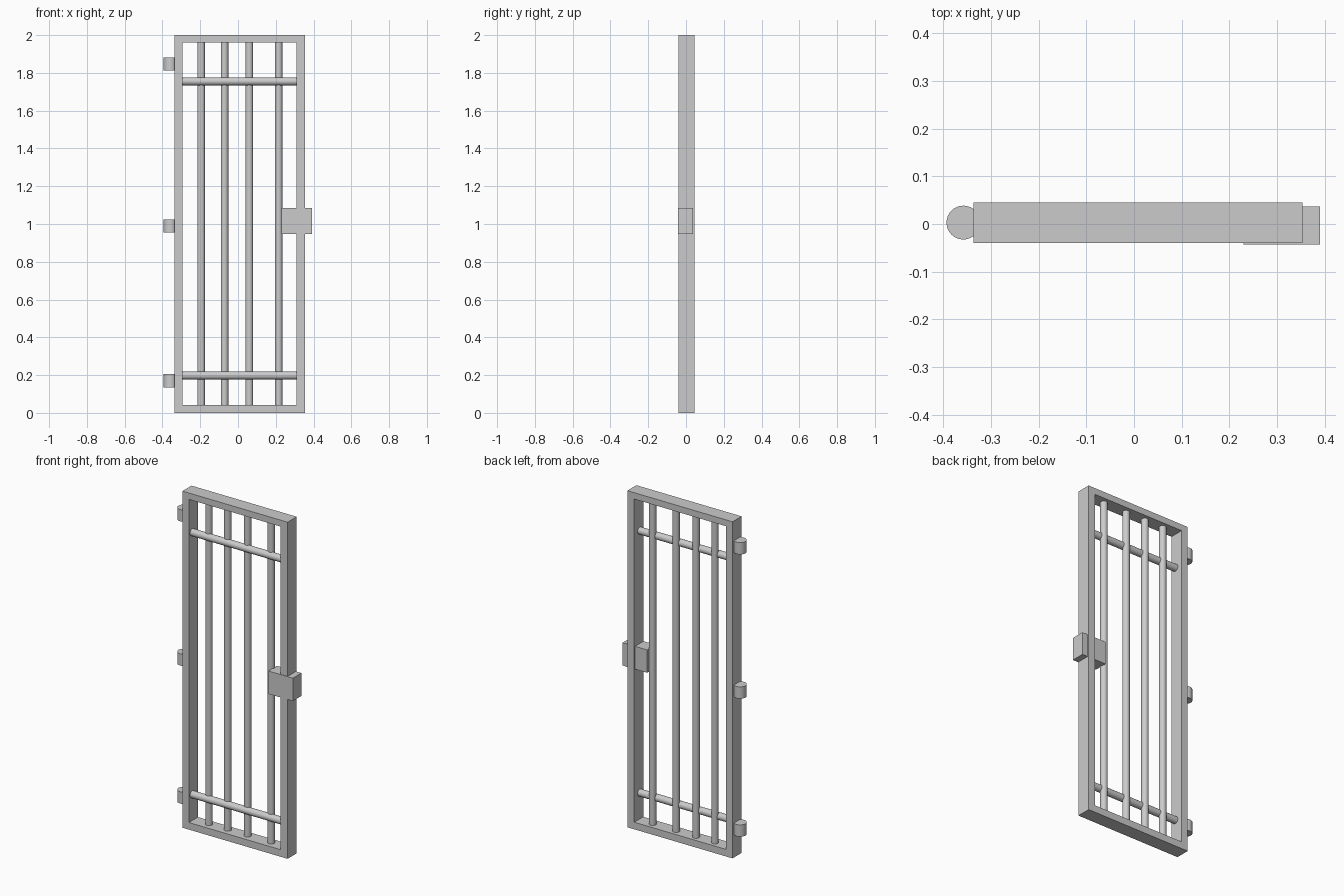
import bpy, bmesh
from math import pi

if "Cube" in bpy.data.objects:
    bpy.data.objects.remove(bpy.data.objects["Cube"])


def finish(bm, name):
    bmesh.ops.recalc_face_normals(bm, faces=bm.faces)
    mesh = bpy.data.meshes.new(name)
    bm.to_mesh(mesh)
    bm.free()
    obj = bpy.data.objects.new(name, mesh)
    bpy.context.collection.objects.link(obj)
    return obj


def rod(name, center, radius, length, along_x=False):
    bpy.ops.mesh.primitive_cylinder_add(
        vertices=32, radius=radius, depth=length, location=center,
        rotation=(0, pi / 2 if along_x else 0, 0))
    obj = bpy.context.object
    obj.name = name
    bpy.ops.object.shade_smooth_by_angle()
    return obj


def rect(x0, x1, z0, z1, y):
    return [(x0, y, z0), (x1, y, z0), (x1, y, z1), (x0, y, z1)]


# Rectangular outer frame: a ring of four quads extruded through its depth
Y_FRONT, Y_BACK = -0.04, 0.045
IN_L, IN_R, IN_B, IN_T = -0.295, 0.309, 0.042, 1.962
bm = bmesh.new()
outer = [bm.verts.new(p) for p in rect(-0.337, 0.354, 0.0, 2.0, Y_FRONT)]
inner = [bm.verts.new(p) for p in rect(IN_L, IN_R, IN_B, IN_T, Y_FRONT)]
ring = [bm.faces.new((outer[i], outer[(i + 1) % 4], inner[(i + 1) % 4], inner[i]))
        for i in range(4)]
ext = bmesh.ops.extrude_face_region(bm, geom=ring, use_keep_orig=True)
moved = [g for g in ext["geom"] if isinstance(g, bmesh.types.BMVert)]
bmesh.ops.translate(bm, verts=moved, vec=(0, Y_BACK - Y_FRONT, 0))
finish(bm, "gate_frame")

# Upright bars
for i, x in enumerate((-0.195, -0.071, 0.06, 0.215)):
    rod(f"upright_bar_{i + 1}", (x, 0.006, (IN_B + IN_T) / 2), 0.02, IN_T - IN_B + 0.004)

# Cross bars, set slightly forward of the uprights
for name, z in (("lower_cross_bar", 0.198), ("upper_cross_bar", 1.755)):
    rod(name, ((IN_L + IN_R) / 2, -0.008, z), 0.021, IN_R - IN_L + 0.004, along_x=True)

# Hinge barrels on the left edge
for i, z in enumerate((0.17, 0.99, 1.847)):
    rod(f"hinge_{i + 1}", (-0.358, 0.003, z), 0.0355, 0.07)

# Lock box around the right stile
bpy.ops.mesh.primitive_cube_add(size=1, location=(0.31, -0.003, 1.016))
lock = bpy.context.object
lock.name = "lock_box"
lock.scale = (0.161, 0.08, 0.136)
